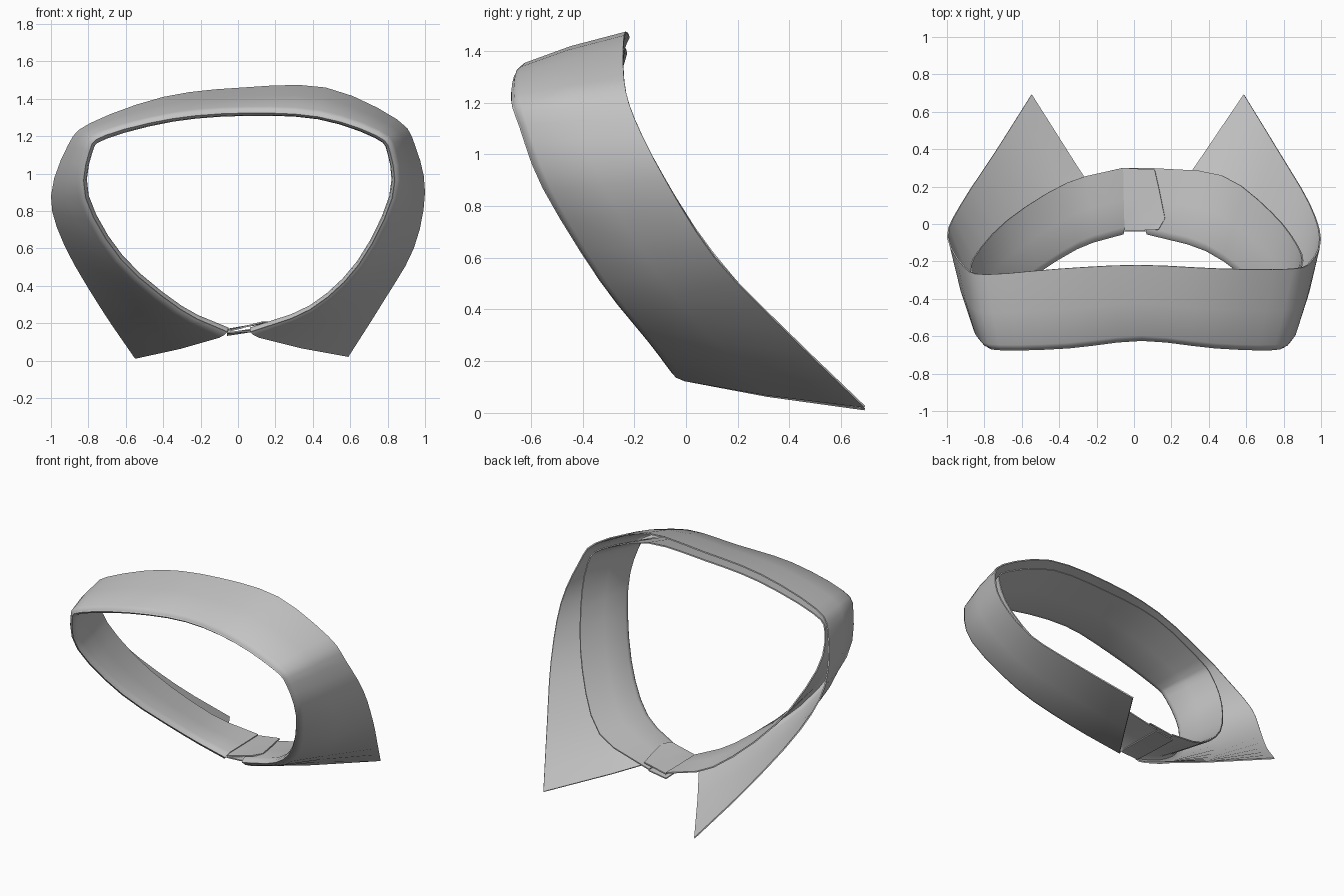
import bpy
import bmesh
import math
from mathutils import Vector

STEPS = 3          # spline samples between neighbouring stations
THICKNESS = 0.008  # cloth thickness

default_cube = bpy.data.objects.get("Cube")
if default_cube:
    bpy.data.objects.remove(default_cube, do_unlink=True)

# One plain cloth colour
cloth = bpy.data.materials.new("grey_cloth")
cloth.use_nodes = True
cloth_colour = (0.55, 0.55, 0.55, 1)
cloth.diffuse_color = cloth_colour
cloth.node_tree.nodes["Principled BSDF"].inputs["Base Color"].default_value = cloth_colour


def spline(points):
    """Smooth curve through the control points, sampled evenly per span."""
    pts = [Vector(p) for p in points]
    padded = [2 * pts[0] - pts[1]] + pts + [2 * pts[-1] - pts[-2]]
    samples = []
    for i in range(len(pts) - 1):
        a, b, c, d = padded[i:i + 4]
        for step in range(STEPS):
            t = step / STEPS
            samples.append(b + 0.5 * t * (c - a + t * (2 * a - 5 * b + 4 * c - d
                                                       + t * (3 * (b - c) + d - a))))
    return samples + [pts[-1]]


def cloth_strip(name, rows):
    """Skin a list of equally long rows into a thin smooth sheet."""
    bm = bmesh.new()
    grid = [[bm.verts.new(point) for point in row] for row in rows]
    for row, following in zip(grid, grid[1:]):
        for j in range(len(row) - 1):
            bm.faces.new((row[j], following[j], following[j + 1], row[j + 1]))
    bmesh.ops.recalc_face_normals(bm, faces=bm.faces)
    bmesh.ops.solidify(bm, geom=bm.faces[:], thickness=THICKNESS)
    bmesh.ops.recalc_face_normals(bm, faces=bm.faces)
    mesh = bpy.data.meshes.new(name)
    bm.to_mesh(mesh)
    bm.free()
    mesh.materials.append(cloth)
    obj = bpy.data.objects.new(name, mesh)
    bpy.context.collection.objects.link(obj)
    bpy.ops.object.select_all(action='DESELECT')
    obj.select_set(True)
    bpy.context.view_layer.objects.active = obj
    bpy.ops.object.shade_smooth_by_angle(angle=math.radians(40))
    return obj


# Guide curves, each running from the right front, round the nape, to the left front
fold_line = spline([
    (-.06, -.05, .15), (-.31, -.13, .27), (-.63, -.34, .54), (-.82, -.54, .87),
    (-.8, -.64, 1.12), (-.71, -.67, 1.21), (-.35, -.66, 1.3), (.04, -.62, 1.33),
    (.43, -.66, 1.31), (.74, -.67, 1.21), (.82, -.64, 1.11), (.83, -.55, .87),
    (.65, -.33, .51), (.39, -.14, .27), (.07, -.05, .15)])
leaf_edge = spline([
    (-.55, .69, .01), (-.74, .39, .29), (-.93, .1, .62), (-1, -.07, .88),
    (-.91, -.23, 1.15), (-.79, -.27, 1.27), (-.4, -.24, 1.41), (.02, -.22, 1.46),
    (.47, -.24, 1.46), (.85, -.24, 1.29), (.95, -.2, 1.14), (1, -.08, .9),
    (.94, .11, .6), (.78, .38, .32), (.59, .69, .02)])
neck_edge = spline([
    (-.06, .3, .17), (-.36, .22, .26), (-.68, .02, .55), (-.86, -.18, .9),
    (-.86, -.27, 1.13), (-.76, -.28, 1.23), (-.38, -.24, 1.36), (.02, -.23, 1.4),
    (.45, -.24, 1.4), (.81, -.25, 1.26), (.9, -.22, 1.14), (.88, -.12, .88),
    (.74, .06, .56), (.47, .26, .28), (.07, .3, .16)])

# Cross-sections: a rounded fold with the leaf outside and the stand inside
leaf_rows, stand_rows = [], []
last = len(fold_line) - 1
for i, (fold, outer, neck) in enumerate(zip(fold_line, leaf_edge, neck_edge)):
    along = fold_line[min(i + 1, last)] - fold_line[max(i - 1, 0)]
    outward = along.cross(outer - fold).normalized()
    leaf_rows.append([fold,
                      fold.lerp(outer, .02) + outward * .012,
                      fold.lerp(outer, .07) + outward * .02,
                      fold.lerp(outer, .5) + outward * .02,
                      outer])
    stand_rows.append([fold,
                       fold.lerp(neck, .02) - outward * .012,
                       fold.lerp(neck, .08) - outward * .02,
                       fold.lerp(neck, .5) - outward * .01,
                       neck])

cloth_strip("collar_leaf", leaf_rows)
cloth_strip("collar_stand", stand_rows)


def front_tab(name, root, end):
    """Extend the stand from its front row to a shaped end."""
    tip = [Vector(p) for p in end]
    middle = [a.lerp(b, .5) for a, b in zip(root, tip)]
    return cloth_strip(name, [root, middle, tip])


# Overlapping closure at the throat: upper tab with rounded tip, lower tab beneath
front_tab("upper_tab", stand_rows[0][1:],
          [(.13, -.03, .21), (.165, .03, .21), (.135, .18, .205), (.11, .29, .2)])
front_tab("lower_tab", stand_rows[-1][1:],
          [(-.06, -.04, .155), (-.06, .03, .15), (-.06, .16, .145), (-.06, .3, .14)])
